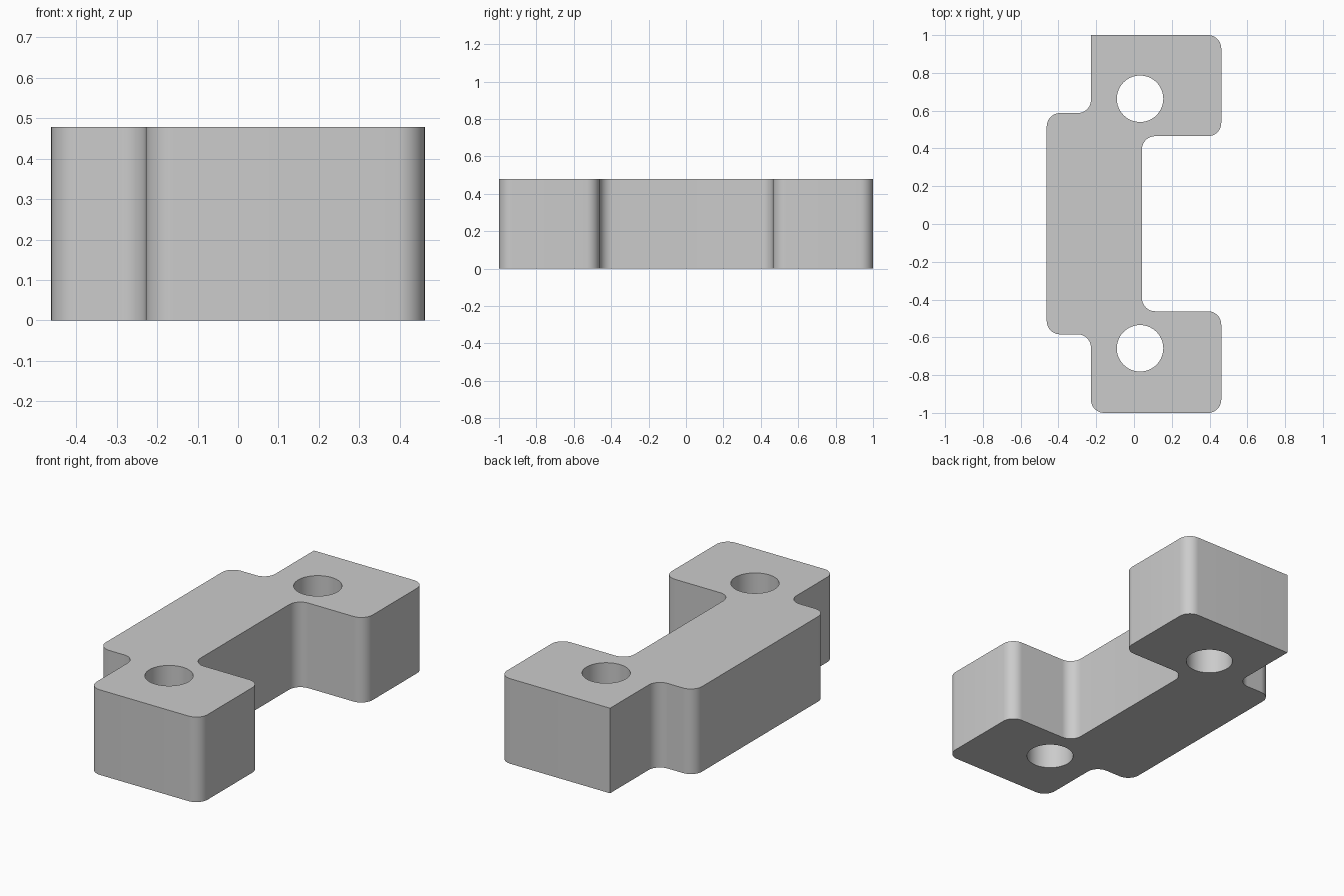
import bpy, bmesh, math
from mathutils import Vector

cube = bpy.data.objects.get("Cube")
if cube:
    bpy.data.objects.remove(cube, do_unlink=True)

HEIGHT = 0.478
RADIUS = 0.07
ARC_STEPS = 10

# Outline corners, counter-clockwise: x, y, fillet radius
CORNERS = [
    (-0.228, -1.0, RADIUS), (0.462, -1.0, RADIUS), (0.462, -0.462, RADIUS),
    (0.042, -0.462, RADIUS), (0.042, 0.465, RADIUS), (0.462, 0.465, RADIUS),
    (0.462, 1.0, RADIUS), (-0.228, 1.0, 0), (-0.228, 0.587, RADIUS),
    (-0.462, 0.587, RADIUS), (-0.462, -0.584, RADIUS), (-0.228, -0.584, RADIUS),
]


def rounded_outline(corners):
    """Replace each right-angled corner by a quarter arc."""
    pts = []
    for i, (x, y, r) in enumerate(corners):
        p = Vector((x, y))
        if not r:
            pts.append(p)
            continue
        a = p + (Vector(corners[i - 1][:2]) - p).normalized() * r
        b = p + (Vector(corners[(i + 1) % len(corners)][:2]) - p).normalized() * r
        centre = a + b - p
        for k in range(ARC_STEPS + 1):
            t = math.pi / 2 * k / ARC_STEPS
            pts.append(centre + (p - b) * math.cos(t) + (p - a) * math.sin(t))
    return pts


def circle(cx, cy, r, n=64):
    return [Vector((cx + r * math.cos(math.tau * k / n),
                    cy + r * math.sin(math.tau * k / n))) for k in range(n)]


# Bracket plate with two through holes
bm = bmesh.new()
edges = []
for loop in (rounded_outline(CORNERS), circle(0.032, 0.663, 0.123),
             circle(0.032, -0.658, 0.123)):
    verts = [bm.verts.new((p.x, p.y, 0)) for p in loop]
    edges += [bm.edges.new((verts[i - 1], verts[i])) for i in range(len(verts))]
bmesh.ops.triangle_fill(bm, edges=edges, use_beauty=True, normal=(0, 0, 1))
top = bmesh.ops.extrude_face_region(bm, geom=bm.faces[:], use_keep_orig=True)
bmesh.ops.translate(bm, vec=(0, 0, HEIGHT),
                    verts=[v for v in top["geom"] if isinstance(v, bmesh.types.BMVert)])
bmesh.ops.recalc_face_normals(bm, faces=bm.faces[:])

mesh = bpy.data.meshes.new("mounting_bracket")
bm.to_mesh(mesh)
bm.free()
bracket = bpy.data.objects.new("mounting_bracket", mesh)
bpy.context.collection.objects.link(bracket)

# Plain grey material
grey = bpy.data.materials.new("grey")
grey.use_nodes = True
grey.diffuse_color = (0.6, 0.6, 0.6, 1)
grey.node_tree.nodes["Principled BSDF"].inputs["Base Color"].default_value = (0.6, 0.6, 0.6, 1)
mesh.materials.append(grey)

# Smooth fillets and bores, sharp rims
bpy.ops.object.select_all(action="DESELECT")
bracket.select_set(True)
bpy.context.view_layer.objects.active = bracket
bpy.ops.object.shade_smooth_by_angle(angle=math.radians(30))
